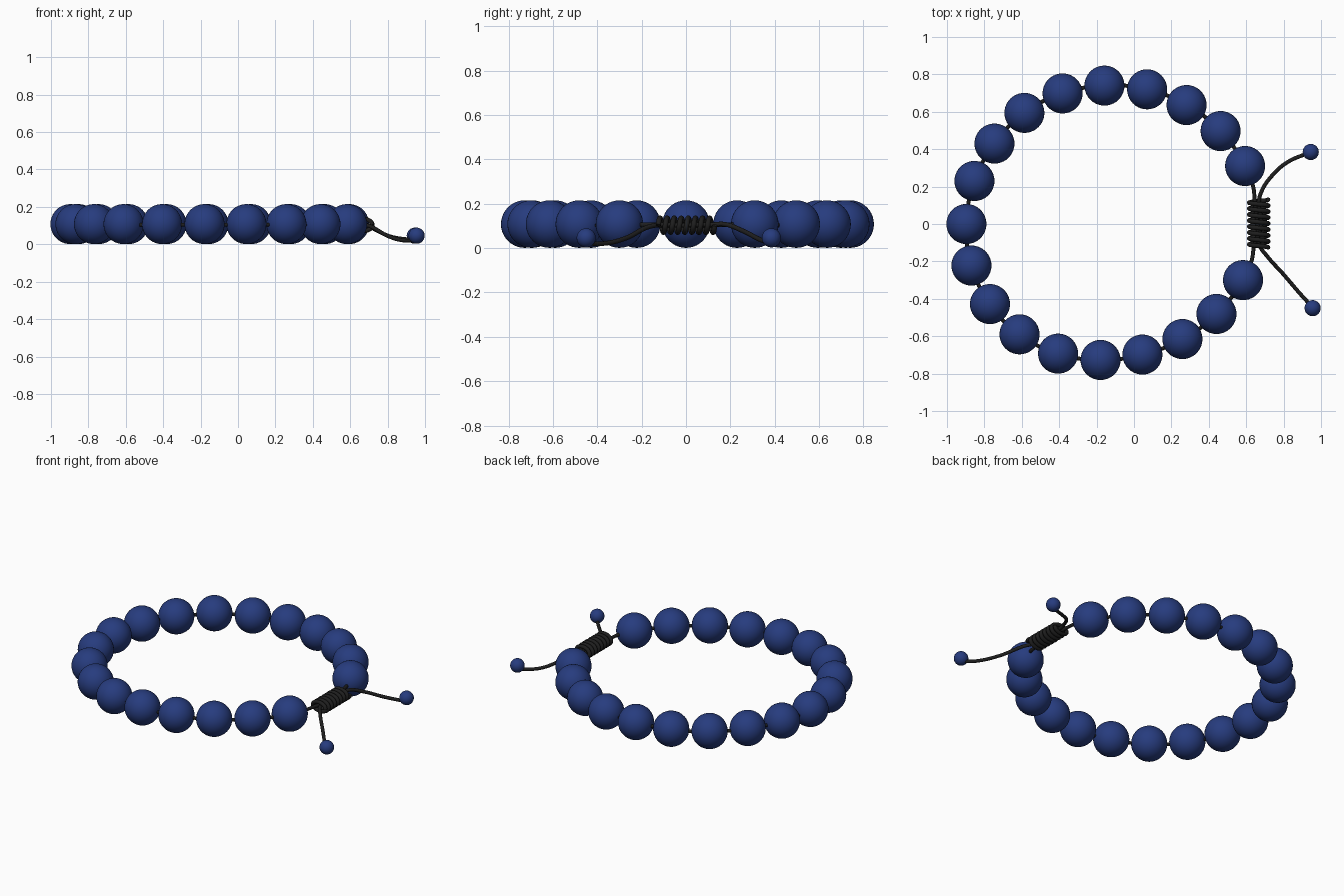
import bpy, math

if "Cube" in bpy.data.objects:
    bpy.data.objects.remove(bpy.data.objects["Cube"])

def material(name, rgb):
    m = bpy.data.materials.new(name)
    m.diffuse_color = (*rgb, 1)
    m.use_nodes = True
    m.node_tree.nodes["Principled BSDF"].inputs["Base Color"].default_value = m.diffuse_color
    return m

BLUE = material("navy_blue", (0.02, 0.045, 0.21))
BLACK = material("black_cord", (0.013, 0.013, 0.013))
Z = 0.108          # height of the bracelet's centre plane
R = 0.107          # bead radius

def bead(name, loc, r):
    bpy.ops.mesh.primitive_uv_sphere_add(segments=40, ring_count=20, radius=r, location=loc)
    ob = bpy.context.object
    ob.name = name
    ob.data.materials.append(BLUE)
    bpy.ops.object.shade_smooth()

def cord(name, pts, r):
    """Round cord running smoothly through the given points."""
    cu = bpy.data.curves.new(name, 'CURVE')
    cu.dimensions = '3D'
    cu.bevel_depth = r
    cu.bevel_resolution = 3
    cu.resolution_u = 8
    cu.use_fill_caps = True
    sp = cu.splines.new('BEZIER')
    sp.bezier_points.add(len(pts) - 1)
    for bp, p in zip(sp.bezier_points, pts):
        bp.co = p
        bp.handle_left_type = bp.handle_right_type = 'AUTO'
    ob = bpy.data.objects.new(name, cu)
    bpy.context.collection.objects.link(ob)
    cu.materials.append(BLACK)

# Ring of large beads, from the upper end of the knot round to the lower end
ring = [(0.594, 0.31), (0.463, 0.497), (0.281, 0.636), (0.07, 0.72), (-0.158, 0.74),
        (-0.382, 0.698), (-0.586, 0.594), (-0.746, 0.43), (-0.853, 0.23), (-0.896, 0.0),
        (-0.869, -0.222), (-0.77, -0.428), (-0.612, -0.59), (-0.406, -0.693),
        (-0.179, -0.727), (0.045, -0.698), (0.259, -0.615), (0.441, -0.481), (0.583, -0.3)]
for i, (x, y) in enumerate(ring):
    bead(f"bead_{i + 1}", (x, y, Z), R)

# Small beads on the loose ends
bead("end_bead_back", (0.945, 0.385, 0.046), 0.043)
bead("end_bead_front", (0.955, -0.45, 0.046), 0.043)

# One cord: front tail, through the knot, round the ring, back through the knot, back tail
tail_front = [(0.95, -0.44, 0.022), (0.89, -0.375, 0.02), (0.80, -0.27, 0.045), (0.71, -0.17, 0.095)]
tail_back = [(0.68, 0.17, 0.108), (0.735, 0.255, 0.078), (0.82, 0.33, 0.04), (0.94, 0.383, 0.022)]
path = (tail_front + [(0.672, -0.115, 0.104), (0.66, 0.0, 0.104), (0.646, 0.12, 0.104), (0.637, 0.2, 0.106)]
        + [(x, y, Z - 0.004) for x, y in ring]
        + [(0.628, -0.2, 0.106), (0.642, -0.12, 0.104), (0.68, 0.0, 0.104), (0.668, 0.12, 0.106)] + tail_back)
cord("cord", path, 0.0105)

# Sliding knot: flattened coil wrapped around both cords
TURNS, STEPS = 8, 12
coil = []
for i in range(TURNS * STEPS + 1):
    a = 2 * math.pi * i / STEPS
    coil.append((0.667 + 0.051 * math.cos(a), -0.125 + 0.255 * i / (TURNS * STEPS),
                 0.103 + 0.032 * math.sin(a)))
cord("knot_coil", coil, 0.012)
